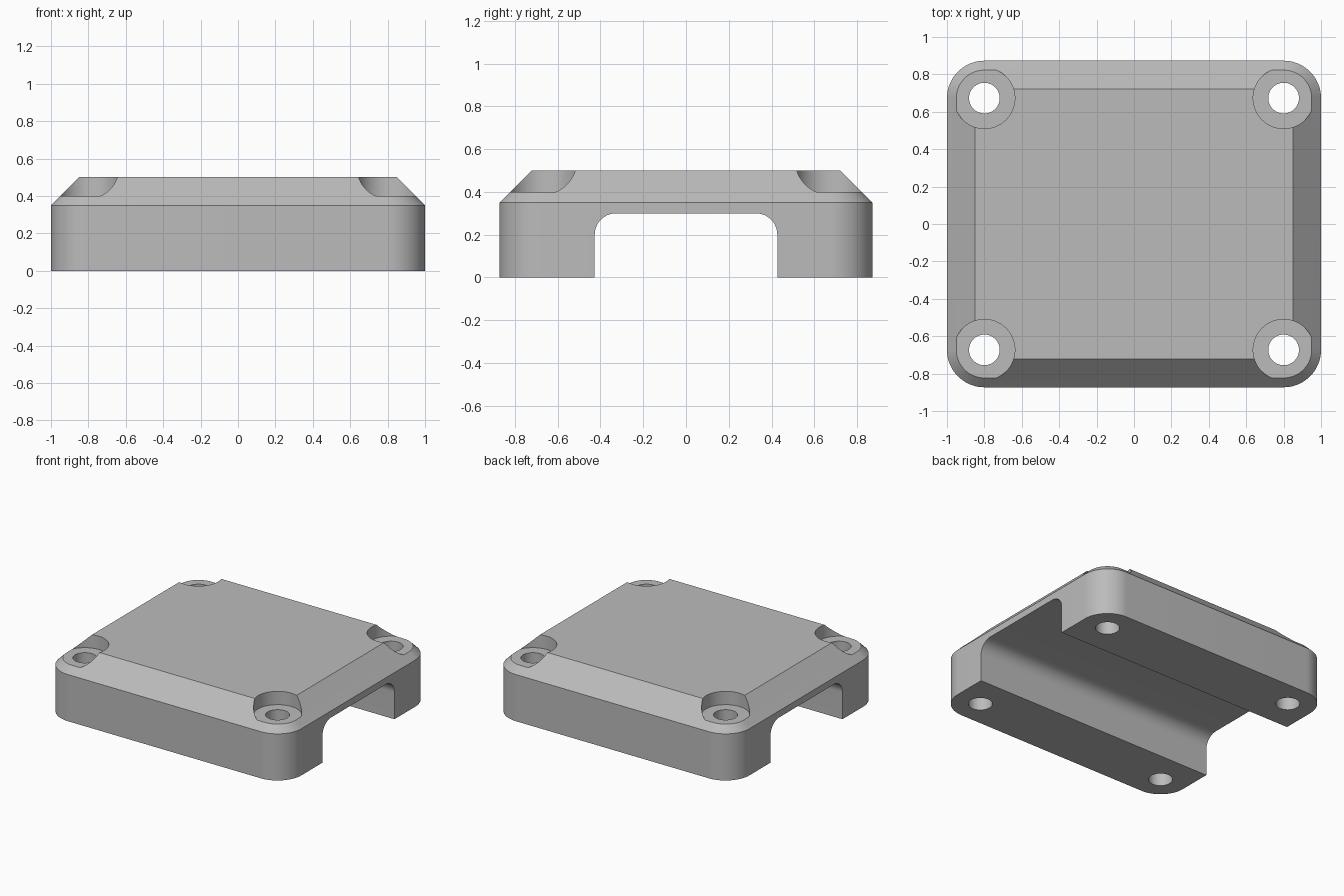
import bpy
import bmesh
from math import cos, sin, pi, radians

cube = bpy.data.objects.get("Cube")
if cube:
    bpy.data.objects.remove(cube, do_unlink=True)

HX, HY, HEIGHT = 1.0, 0.873, 0.5
CORNER, CHAMFER = 0.2, 0.15
CX, CY = HX - CORNER, HY - CORNER      # corner centres, also the screw holes

grey = bpy.data.materials.new("plain grey")
grey.use_nodes = True
grey.diffuse_color = (0.5, 0.5, 0.5, 1)
grey.node_tree.nodes["Principled BSDF"].inputs["Base Color"].default_value = (0.5, 0.5, 0.5, 1)


def arc(cx, cy, r, start, end, steps=20):
    angles = [start + (end - start) * i / steps for i in range(steps + 1)]
    return [(cx + r * cos(a), cy + r * sin(a)) for a in angles]


def loft(name, rings):
    """Closed solid through rings of equal point count."""
    bm = bmesh.new()
    loops = [[bm.verts.new(p) for p in ring] for ring in rings]
    for low, high in zip(loops, loops[1:]):
        for i in range(len(low)):
            j = (i + 1) % len(low)
            bm.faces.new((low[i], low[j], high[j], high[i]))
    bm.faces.new(loops[0][::-1])
    bm.faces.new(loops[-1])
    bmesh.ops.recalc_face_normals(bm, faces=bm.faces)
    mesh = bpy.data.meshes.new(name)
    bm.to_mesh(mesh)
    bm.free()
    mesh.materials.append(grey)
    obj = bpy.data.objects.new(name, mesh)
    bpy.context.collection.objects.link(obj)
    return obj


def rounded_ring(z, inset):
    points = []
    for k, (sx, sy) in enumerate([(1, 1), (-1, 1), (-1, -1), (1, -1)]):
        points += arc(sx * CX, sy * CY, CORNER - inset, k * pi / 2, (k + 1) * pi / 2)
    return [(x, y, z) for x, y in points]


def cylinder(name, x, y, r, z0, z1):
    circle = arc(x, y, r, 0, 2 * pi, 64)[:-1]
    return loft(name, [[(px, py, z) for px, py in circle] for z in (z0, z1)])


# Chamfered body with rounded corners
body = loft("clamp_body", [rounded_ring(0, 0), rounded_ring(HEIGHT - CHAMFER, 0),
                           rounded_ring(HEIGHT, CHAMFER)])

# Channel through the underside
W, H, R = 0.427, 0.3, 0.1
section = ([(-W, -0.2), (W, -0.2)] + arc(W - R, H - R, R, 0, pi / 2)
           + arc(R - W, H - R, R, pi / 2, pi))
cutters = [loft("channel_cutter", [[(x, y, z) for y, z in section] for x in (-1.2, 1.2)])]

# Screw holes and their head recesses
for sx in (-1, 1):
    for sy in (-1, 1):
        cutters.append(cylinder("recess_cutter", sx * CX, sy * CY, 0.163, 0.4, 0.7))
        cutters.append(cylinder("hole_cutter", sx * CX, sy * CY, 0.082, -0.2, 0.6))

bpy.context.view_layer.objects.active = body
for cutter in cutters:
    cutter.hide_render = True
    mod = body.modifiers.new("cut", "BOOLEAN")
    mod.operation, mod.solver, mod.object = "DIFFERENCE", "EXACT", cutter
    bpy.ops.object.modifier_apply(modifier=mod.name)
    bpy.data.objects.remove(cutter, do_unlink=True)

bpy.ops.object.select_all(action="DESELECT")
body.select_set(True)
bpy.ops.object.shade_smooth_by_angle(angle=radians(25))
